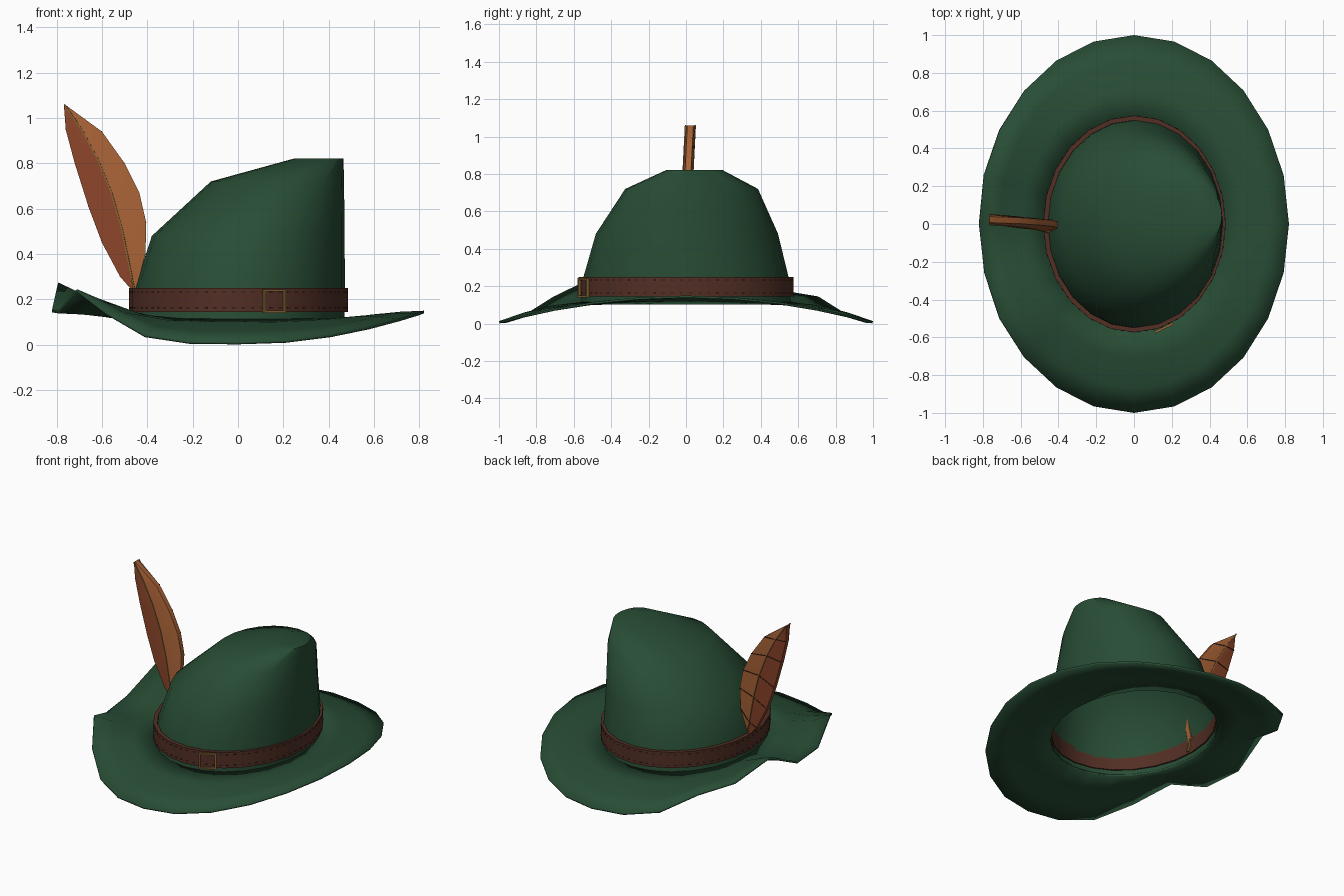
import bpy, bmesh, math
from mathutils import Vector, Matrix

if "Cube" in bpy.data.objects:
    bpy.data.objects.remove(bpy.data.objects["Cube"])

SEG = 24


def material(name, rgb):
    m = bpy.data.materials.new(name)
    m.diffuse_color = (*rgb, 1)
    m.use_nodes = True
    m.node_tree.nodes["Principled BSDF"].inputs["Base Color"].default_value = m.diffuse_color
    return m


GREEN = material("felt_green", (0.021, 0.074, 0.035))
BROWN = material("leather_brown", (0.085, 0.028, 0.018))
DARK = material("dark_brown", (0.025, 0.010, 0.007))
LIGHT = material("feather_orange", (0.40, 0.125, 0.038))
RUST = material("feather_rust", (0.26, 0.058, 0.022))
GOLD = material("buckle_gold", (0.24, 0.13, 0.035))


def finish(name, bm, mats, angle=None, recalc=True):
    if recalc:
        bmesh.ops.recalc_face_normals(bm, faces=bm.faces)
    me = bpy.data.meshes.new(name)
    bm.to_mesh(me)
    bm.free()
    ob = bpy.data.objects.new(name, me)
    bpy.context.collection.objects.link(ob)
    for m in mats:
        me.materials.append(m)
    if angle:
        bpy.ops.object.select_all(action='DESELECT')
        ob.select_set(True)
        bpy.context.view_layer.objects.active = ob
        bpy.ops.object.shade_smooth_by_angle(angle=math.radians(angle))
    return ob


def bridge(bm, a, b, closed=True):
    n = len(a)
    return [bm.faces.new((a[i], a[(i + 1) % n], b[(i + 1) % n], b[i]))
            for i in range(n if closed else n - 1)]


def oval(bm, cx, cy, rx, ry, z):
    """Ring of vertices; z may be a number or a function of the index."""
    out = []
    for k in range(SEG):
        a = math.tau * k / SEG
        h = z(k) if callable(z) else z
        out.append(bm.verts.new((cx + rx * math.cos(a), cy + ry * math.sin(a), h)))
    return out


def box(bm, matrix, size):
    bmesh.ops.create_cube(bm, size=1, matrix=matrix @ Matrix.Diagonal((*size, 1)))


# Brim: drooping front and back, crumpled and turned up on the left side
half = [0.15, 0.14, 0.115, 0.08, 0.045, 0.02, 0.013, 0.015, 0.045, 0.145]
edge_back = half + [0.18, 0.275, 0.155]
edge_front = half + [0.245, 0.15, 0.155]


def edge_z(k):
    return edge_back[k] if k <= 12 else edge_front[SEG - k]


bm = bmesh.new()
rings = []
for t in (0, 0.35, 0.7, 1):
    rings.append(oval(bm, 0, 0, 0.465 + 0.355 * t, 0.555 + 0.445 * t,
                      lambda k: 0.115 + (edge_z(k) - 0.115) * t ** 1.3 + 0.04 * t * (1 - t)))
for a, b in zip(rings, rings[1:]):
    bridge(bm, b, a)
for f in bm.faces:
    f.normal_update()
    if f.normal.z < 0:
        f.normal_flip()
brim = finish("brim", bm, [GREEN], 40, recalc=False)
sol = brim.modifiers.new("thickness", 'SOLIDIFY')
sol.thickness = 0.012
sol.offset = -1

# Crown: slanted cone of ovals, upright on the right, leaning from the left
bm = bmesh.new()
rings = [oval(bm, (x0 + x1) / 2, cy, (x1 - x0) / 2, ry, z) for x0, x1, cy, ry, z in (
    (-0.47, 0.47, 0, 0.56, 0.108),
    (-0.455, 0.472, 0, 0.548, 0.25),
    (-0.38, 0.47, 0.005, 0.487, 0.48),
    (-0.12, 0.468, 0.03, 0.355, 0.72),
    (0.25, 0.465, 0.045, 0.148, 0.822))]
for a, b in zip(rings, rings[1:]):
    bridge(bm, a, b)
bm.faces.new(rings[-1])
finish("crown", bm, [GREEN], 65)

# Leather band around the crown
BX, BY = 0.483, 0.574
bm = bmesh.new()
loops = [oval(bm, 0.002, 0, BX - d, BY - d, z) for d, z in (
    (0.025, 0.145), (0, 0.145), (0, 0.25), (0.025, 0.25))]
for i in range(4):
    bridge(bm, loops[i], loops[(i + 1) % 4])
finish("hat_band", bm, [BROWN], 40)


def on_band(a, z, out=0.0):
    """Frame on the faceted band: x along it, y outward, z up."""
    k = math.floor(a / math.tau * SEG)
    p, q = [Vector((BX * math.cos(math.tau * i / SEG), BY * math.sin(math.tau * i / SEG), 0))
            for i in (k, k + 1)]
    along = (q - p).normalized()
    normal = Vector((along.y, -along.x, 0))
    pos = p.lerp(q, a / math.tau * SEG - k) + normal * out + Vector((0.002, 0, z))
    m = Matrix((along, normal, (0, 0, 1))).transposed().to_4x4()
    return Matrix.Translation(pos) @ m


# Stitches along both edges of the band
bm = bmesh.new()
for z in (0.163, 0.233):
    for i in range(72):
        box(bm, on_band(math.tau * (i + 0.5) / 72, z), (0.016, 0.004, 0.005))
finish("band_stitches", bm, [DARK])

# Square buckle on the front of the band
bm = bmesh.new()
frame = on_band(math.tau * 0.802, 0.192, 0.010)
for s in (-1, 1):
    box(bm, frame @ Matrix.Translation((s * 0.049, 0, 0)), (0.010, 0.014, 0.104))
    box(bm, frame @ Matrix.Translation((0, 0, s * 0.047)), (0.100, 0.014, 0.010))
finish("buckle", bm, [GOLD])

# Feather: left edge, quill and right edge points from base to tip (x, z)
LEFT = [(-0.463, 0.235), (-0.52, 0.30), (-0.60, 0.45), (-0.66, 0.61), (-0.72, 0.80), (-0.76, 0.95), (-0.768, 1.06)]
QUILL = [(-0.457, 0.235), (-0.475, 0.33), (-0.512, 0.51), (-0.558, 0.67), (-0.62, 0.82), (-0.69, 0.95), (-0.766, 1.06)]
RIGHT = [(-0.452, 0.235), (-0.408, 0.40), (-0.405, 0.54), (-0.435, 0.67), (-0.50, 0.80), (-0.60, 0.94), (-0.764, 1.06)]


def lean(z):
    return -0.018 + 0.05 * (z - 0.235)


bm = bmesh.new()
cols = [[bm.verts.new((x, lean(z) + dy, z)) for x, z in pts] for pts, dy in (
    (LEFT, -0.016), (QUILL, -0.026), (RIGHT, -0.016),
    (RIGHT, 0.016), (QUILL, 0.026), (LEFT, 0.016))]
for i in range(6):
    for f in bridge(bm, cols[i], cols[(i + 1) % 6], closed=False):
        f.material_index = 1 if i in (0, 4, 5) else 0
for j in (0, -1):
    bm.faces.new([c[j] for c in cols])
finish("feather", bm, [LIGHT, RUST], 35)


def bar(bm, p, q, w):
    """Thin bar between two points."""
    d = q - p
    m = Matrix.Translation((p + q) / 2) @ d.to_track_quat('Z', 'Y').to_matrix().to_4x4()
    box(bm, m, (w, w, d.length))


# Quill line on both faces, running through the band at the base
bm = bmesh.new()
for s in (-1, 1):
    line = [Vector((x, lean(z) + s * 0.026, z)) for x, z in QUILL]
    for p, q in zip(line, line[1:]):
        bar(bm, p, q, 0.007)
bar(bm, Vector((-0.457, -0.018, 0.24)), Vector((-0.44, -0.02, 0.15)), 0.012)
finish("feather_quill", bm, [GOLD])

# Barb lines on the back face of the feather
bm = bmesh.new()
for edge in (LEFT, RIGHT):
    for j in range(1, 6):
        (x0, z0), (x1, z1) = QUILL[j], edge[j]
        bar(bm, Vector((x0, lean(z0) + 0.026, z0)), Vector((x1, lean(z1) + 0.016, z1)), 0.005)
finish("feather_barbs", bm, [DARK])
